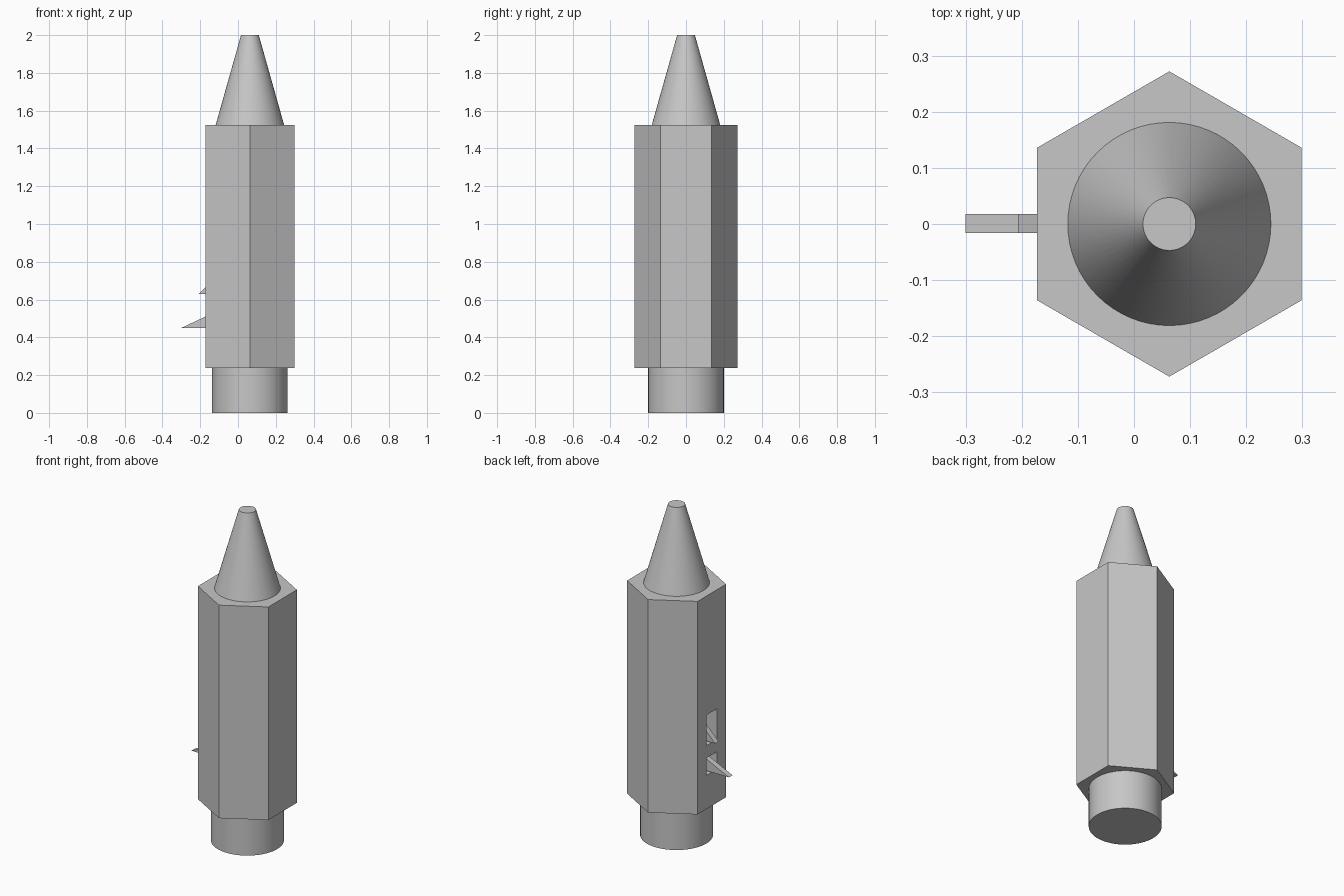
import bpy
import bmesh
from math import radians

if "Cube" in bpy.data.objects:
    bpy.data.objects.remove(bpy.data.objects["Cube"], do_unlink=True)

grey = bpy.data.materials.new("plain grey")
grey.use_nodes = True
colour = (0.57, 0.57, 0.57, 1)
grey.diffuse_color = colour
grey.node_tree.nodes["Principled BSDF"].inputs["Base Color"].default_value = colour

AXIS_X = 0.063


def turned(name, sides, r_bottom, r_top, z0, z1):
    """Upright prism or cone standing on the body axis, one corner to the back."""
    bpy.ops.mesh.primitive_cone_add(
        vertices=sides, radius1=r_bottom, radius2=r_top, depth=z1 - z0,
        location=(AXIS_X, 0, (z0 + z1) / 2))
    ob = bpy.context.object
    ob.name = name
    ob.data.materials.append(grey)
    if sides > 6:
        bpy.ops.object.shade_smooth_by_angle(angle=radians(30))
    return ob


def extruded(name, outline, y0, y1):
    """Solid made from an x-z outline, extruded along y."""
    bm = bmesh.new()
    face = bm.faces.new([bm.verts.new((x, y0, z)) for x, z in outline])
    grown = bmesh.ops.extrude_face_region(bm, geom=[face])["geom"]
    moved = [v for v in grown if isinstance(v, bmesh.types.BMVert)]
    bmesh.ops.translate(bm, verts=moved, vec=(0, y1 - y0, 0))
    bmesh.ops.recalc_face_normals(bm, faces=bm.faces)
    mesh = bpy.data.meshes.new(name)
    bm.to_mesh(mesh)
    bm.free()
    mesh.materials.append(grey)
    ob = bpy.data.objects.new(name, mesh)
    bpy.context.collection.objects.link(ob)
    return ob


# Main column: round foot, hexagonal body, tapered tip
turned("foot", 64, 0.2, 0.2, 0, 0.237)
body = turned("hexagonal_body", 6, 0.272, 0.272, 0.237, 1.525)
turned("tapered_tip", 64, 0.181, 0.047, 1.525, 2)

# Two slots in the flat side, each with a thin wedge lever
BACK = -0.07
levers = [("lower", 0.44, 0.545, -0.3, 0.45, 0.47),
          ("upper", 0.62, 0.805, -0.207, 0.63, 1.0)]
for name, z0, z1, tip_x, tip_z, slope in levers:
    cutter = extruded(name + "_slot_cutter",
                      [(-0.25, z0), (BACK, z0), (BACK, z1), (-0.25, z1)],
                      -0.05, 0.05)
    cutter.hide_render = True
    cutter.hide_set(True)
    cut = body.modifiers.new(name + " slot", 'BOOLEAN')
    cut.operation = 'DIFFERENCE'
    cut.solver = 'EXACT'
    cut.object = cutter
    extruded(name + "_lever",
             [(tip_x, tip_z), (BACK, tip_z),
              (BACK, tip_z + slope * (BACK - tip_x))],
             -0.016, 0.018)
